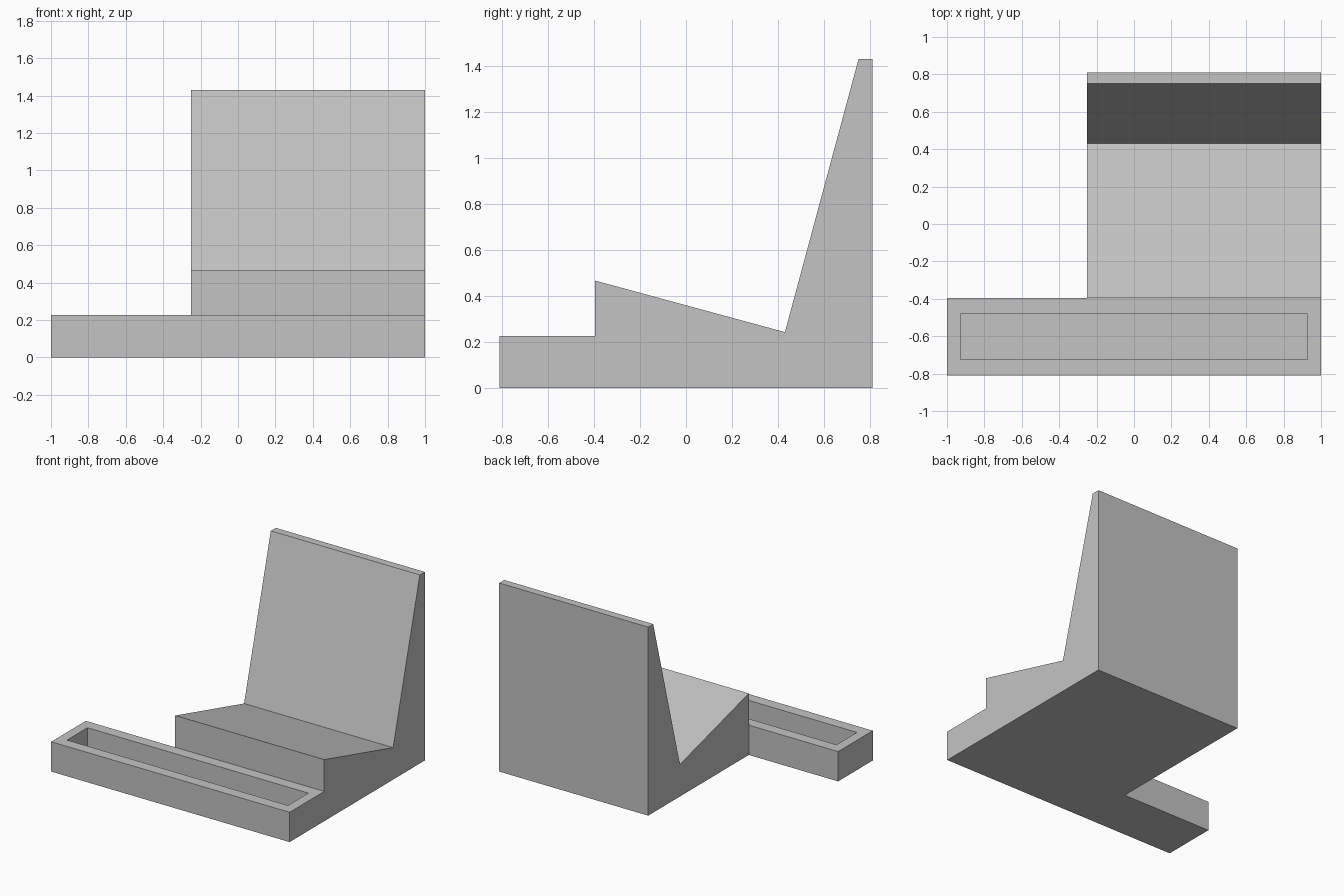
import bpy
import bmesh

default_cube = bpy.data.objects.get("Cube")
if default_cube:
    bpy.data.objects.remove(default_cube, do_unlink=True)

GREY = (0.55, 0.55, 0.55, 1)
material = bpy.data.materials.new("plain grey")
material.use_nodes = True
material.diffuse_color = GREY
material.node_tree.nodes["Principled BSDF"].inputs["Base Color"].default_value = GREY


def extrude_profile(name, profile, x_min, x_max):
    """Extrude a side profile of (y, z) points along x."""
    bm = bmesh.new()
    face = bm.faces.new([bm.verts.new((x_min, y, z)) for y, z in profile])
    side = bmesh.ops.extrude_face_region(bm, geom=[face])["geom"]
    moved = [v for v in side if isinstance(v, bmesh.types.BMVert)]
    bmesh.ops.translate(bm, verts=moved, vec=(x_max - x_min, 0, 0))
    bmesh.ops.recalc_face_normals(bm, faces=bm.faces)
    mesh = bpy.data.meshes.new(name)
    bm.to_mesh(mesh)
    bm.free()
    mesh.materials.append(material)
    obj = bpy.data.objects.new(name, mesh)
    bpy.context.collection.objects.link(obj)
    return obj


def rectangle(y_min, y_max, z_min, z_max):
    return [(y_min, z_min), (y_max, z_min), (y_max, z_max), (y_min, z_max)]


def combine(target, tool, operation):
    """Apply a boolean to the target and remove the tool."""
    modifier = target.modifiers.new(operation.lower(), "BOOLEAN")
    modifier.operation = operation
    modifier.solver = "EXACT"
    modifier.object = tool
    bpy.context.view_layer.objects.active = target
    bpy.ops.object.modifier_apply(modifier=modifier.name)
    bpy.data.objects.remove(tool, do_unlink=True)


FRONT, STEP, BACK = -0.81, -0.395, 0.81
TRAY_TOP = 0.226

# Stand: tray ledge, step, sloping rest and leaning backrest in one profile
stand = extrude_profile("stand", [
    (FRONT, 0), (BACK, 0), (BACK, 1.43), (0.75, 1.43),
    (0.43, 0.243), (STEP, 0.467), (STEP, TRAY_TOP), (FRONT, TRAY_TOP),
], -0.25, 1)

# Tray running the full width along the front
tray = extrude_profile("tray", rectangle(FRONT, STEP, 0, TRAY_TOP), -1, 1)
combine(stand, tray, "UNION")

# Long pocket sunk into the tray
pocket = extrude_profile("pocket_cutter", rectangle(-0.725, -0.48, 0.075, 0.4), -0.927, 0.927)
combine(stand, pocket, "DIFFERENCE")
